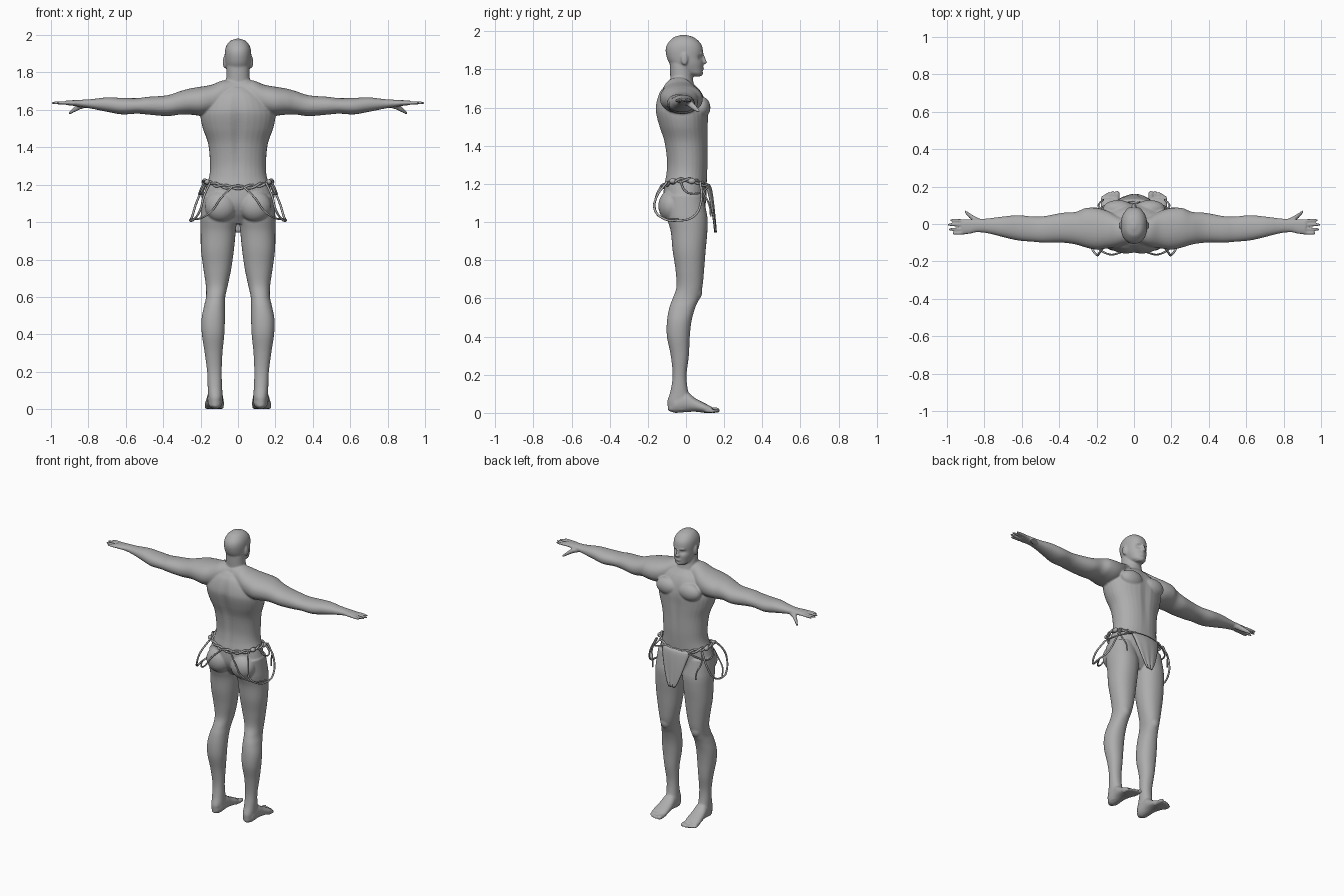
import bpy, bmesh, math
from mathutils import Vector, Matrix

cube = bpy.data.objects.get("Cube")
if cube:
    bpy.data.objects.remove(cube, do_unlink=True)

grey = bpy.data.materials.new("plain grey")
grey.use_nodes = True
tone = (0.42, 0.42, 0.42, 1)
grey.diffuse_color = tone
grey.node_tree.nodes["Principled BSDF"].inputs["Base Color"].default_value = tone


def signed_power(value, power):
    return math.copysign(abs(value) ** power, value)


def smooth_rows(rows, steps=6):
    """Pass a smooth curve through every column of the section table."""
    result = []
    last = len(rows) - 1
    for i in range(last):
        before, start = rows[max(i - 1, 0)], rows[i]
        end, after = rows[i + 1], rows[min(i + 2, last)]
        for k in range(steps):
            t = k / steps
            result.append([
                b + t * ((c - a) + t * ((2 * a - 5 * b + 4 * c - d) + t * (3 * (b - c) + d - a))) / 2
                if 0 < i < last - 1 else b + (c - b) * t
                for a, b, c, d in zip(before, start, end, after)])
    return result + [list(rows[-1])]


def loft(bm, axis, rows, power=0.92, sides=32):
    """Skin rounded sections; each row is position, low, high, low, high."""
    rings = []
    for t, a0, a1, b0, b1 in smooth_rows(rows):
        ring = []
        for k in range(sides):
            angle = math.tau * k / sides
            a = (a0 + a1) / 2 + (a1 - a0) / 2 * signed_power(math.cos(angle), power)
            b = (b0 + b1) / 2 + (b1 - b0) / 2 * signed_power(math.sin(angle), power)
            place = {"x": (t, a, b), "y": (a, t, b), "z": (a, b, t)}[axis]
            ring.append(bm.verts.new(place))
        rings.append(ring)
    for low, high in zip(rings, rings[1:]):
        for k in range(sides):
            n = (k + 1) % sides
            bm.faces.new((low[k], low[n], high[n], high[k]))
    bm.faces.new(rings[0])
    bm.faces.new(rings[-1])
    return [v for ring in rings for v in ring]


def upright(bm, rows, power=0.92):
    """Loft centred on x = 0; each row is height, half width, back, front."""
    return loft(bm, "z", [(z, -w, w, back, front) for z, w, back, front in rows], power)


def blob(bm, centre, radii):
    matrix = Matrix.Translation(centre) @ Matrix.Diagonal((*radii, 1))
    bmesh.ops.create_uvsphere(bm, u_segments=24, v_segments=16, radius=1, matrix=matrix)


def dent(verts, centre, radii, depth):
    """Push vertices near a point along y."""
    for v in verts:
        d = sum(((p - c) / r) ** 2 for p, c, r in zip(v.co, centre, radii))
        v.co.y += depth * math.exp(-d)


def finish(bm, name):
    bmesh.ops.recalc_face_normals(bm, faces=bm.faces)
    mesh = bpy.data.meshes.new(name)
    bm.to_mesh(mesh)
    bm.free()
    mesh.materials.append(grey)
    mesh.shade_smooth()
    obj = bpy.data.objects.new(name, mesh)
    bpy.context.collection.objects.link(obj)
    return obj


def rope(name, points, radius=0.006, cyclic=False):
    curve = bpy.data.curves.new(name, "CURVE")
    curve.dimensions = "3D"
    curve.bevel_depth = radius
    curve.bevel_resolution = 2
    curve.resolution_u = 6
    curve.use_fill_caps = True
    spline = curve.splines.new("BEZIER")
    spline.bezier_points.add(len(points) - 1)
    for knot, point in zip(spline.bezier_points, points):
        knot.co = point
        knot.handle_left_type = knot.handle_right_type = "AUTO"
    spline.use_cyclic_u = cyclic
    curve.materials.append(grey)
    obj = bpy.data.objects.new(name, curve)
    bpy.context.collection.objects.link(obj)
    bpy.ops.object.select_all(action="DESELECT")
    obj.select_set(True)
    bpy.context.view_layer.objects.active = obj
    bpy.ops.object.convert(target="MESH")


body = bmesh.new()

# Arm from the neck root to the palm
loft(body, "x", [
    (0, -.1, .02, 1.62, 1.765), (.08, -.12, .04, 1.6, 1.758), (.14, -.13, .07, 1.58, 1.735),
    (.2, -.137, .086, 1.57, 1.724), (.26, -.125, .085, 1.575, 1.714), (.31, -.11, .065, 1.575, 1.7),
    (.38, -.1, .06, 1.567, 1.678), (.48, -.1, .042, 1.575, 1.67), (.54, -.095, .04, 1.58, 1.663),
    (.62, -.088, .047, 1.576, 1.664), (.7, -.07, .04, 1.59, 1.667), (.78, -.05, .03, 1.606, 1.658),
    (.84, -.044, .026, 1.616, 1.654), (.88, -.053, .026, 1.622, 1.652), (.92, -.055, .024, 1.626, 1.65)])

# Fingers and thumb
for y, tip in ((.017, .985), (-.005, .999), (-.027, .994), (-.047, .972)):
    rows = []
    for x, r in ((.89, .008), (.93, .009), (tip - .02, .008), (tip - .005, .006), (tip, .002)):
        middle = y + (y + .015) * (x - .9) * 1.5
        rows.append((x, middle - r, middle + r, 1.637 - r, 1.637 + r))
    loft(body, "x", rows, 1, 16)
loft(body, "x", [
    (.8, -.02, .02, 1.615, 1.64), (.84, 0, .036, 1.604, 1.638), (.87, .022, .053, 1.59, 1.622),
    (.893, .045, .068, 1.578, 1.6), (.907, .062, .076, 1.572, 1.587)], 1, 16)

# Leg from hip to ankle
loft(body, "z", [
    (1.14, .03, .19, -.1, .09), (1.03, .008, .2, -.1, .112), (.95, .012, .2, -.08, .112),
    (.85, .022, .198, -.07, .103), (.75, .036, .185, -.055, .095), (.66, .055, .172, -.05, .086),
    (.6, .068, .171, -.07, .07), (.55, .07, .182, -.088, .048), (.48, .07, .195, -.1, .029),
    (.4, .073, .193, -.1, .02), (.3, .083, .178, -.08, .015), (.2, .087, .165, -.07, .003),
    (.12, .085, .162, -.08, .01), (.06, .082, .16, -.098, .03), (.015, .09, .155, -.095, .03)])
blob(body, (.118, .055, .635), (.035, .03, .045))

# Foot and toes
loft(body, "y", [
    (-.09, .1, .14, .01, .05), (-.06, .083, .16, 0, .09), (0, .08, .165, .004, .11),
    (.05, .076, .172, .006, .076), (.1, .074, .178, 0, .05), (.135, .08, .176, 0, .032)])
for x, tip, r in ((.09, .177, .014), (.114, .178, .01), (.134, .172, .01), (.152, .164, .009), (.168, .153, .009)):
    loft(body, "y", [(y, x - s, x + s, r - s, r + s) for y, s in
                     ((.1, r * .8), (.13, r), (tip - .015, r), (tip - .004, r * .7), (tip, r * .2))], 1, 16)

# Chest, buttock and ear of one side
blob(body, (.085, .08, 1.6), (.082, .048, .058))
blob(body, (.092, -.075, 1.085), (.086, .07, .085))
blob(body, (.073, -.008, 1.855), (.008, .018, .033))

# Copy the limbs across to the other side
copy = bmesh.ops.duplicate(body, geom=body.verts[:] + body.edges[:] + body.faces[:])
for item in copy["geom"]:
    if isinstance(item, bmesh.types.BMVert):
        item.co.x *= -1

# Torso with spine and breastbone grooves
torso = upright(body, [
    (1.72, .07, -.11, .045), (1.69, .13, -.135, .075), (1.65, .17, -.152, .098),
    (1.6, .194, -.162, .113), (1.56, .2, -.158, .118), (1.5, .188, -.142, .116),
    (1.42, .16, -.117, .115), (1.32, .15, -.103, .115), (1.25, .153, -.106, .112),
    (1.18, .174, -.118, .108), (1.1, .192, -.118, .104), (1.04, .17, -.09, .09), (.99, .08, -.05, .06)])
dent(torso, (0, -.14, 1.45), (.025, .08, .22), .016)
dent(torso, (0, .12, 1.5), (.018, .06, .2), -.007)

# Neck and head with eye sockets
upright(body, [
    (1.65, .09, -.125, .05), (1.7, .078, -.105, .045), (1.75, .064, -.082, .036), (1.83, .06, -.085, .02)])
head = upright(body, [
    (1.764, .025, .03, .078), (1.778, .043, -.01, .087), (1.8, .055, -.06, .088),
    (1.83, .065, -.085, .09), (1.86, .069, -.1, .088), (1.9, .071, -.107, .089),
    (1.93, .067, -.1, .081), (1.955, .055, -.08, .06), (1.972, .036, -.058, .033), (1.981, .01, -.025, .0)], 0.9)
for side in (-1, 1):
    dent(head, (side * .03, .08, 1.862), (.017, .04, .013), -.013)

# Nose, nostrils, brow, lips, chin
blob(body, (0, .09, 1.85), (.009, .014, .026))
blob(body, (0, .095, 1.838), (.014, .016, .01))
blob(body, (0, .078, 1.882), (.042, .014, .009))
blob(body, (0, .084, 1.805), (.022, .01, .009))
blob(body, (0, .074, 1.779), (.022, .016, .013))

# Fuse everything into one smooth skin
figure = finish(body, "body")
fuse = figure.modifiers.new("fuse", "REMESH")
fuse.mode = "VOXEL"
fuse.voxel_size = 0.0055
fuse.use_smooth_shade = True
relax = figure.modifiers.new("relax", "SMOOTH")
relax.factor = 0.5
relax.iterations = 5

# Front flap of the loincloth
cloth = bmesh.new()
bmesh.ops.create_grid(cloth, x_segments=12, y_segments=16, size=1)
for v in cloth.verts:
    drop = (1 - v.co.y) / 2
    x = v.co.x * (.085 * (1 - drop) ** .8 + .022)
    fold = .003 * math.sin(v.co.x * 9) * drop
    v.co = Vector((x, .118 + .033 * drop ** .5 - 2 * x * x + fold, 1.195 - .25 * drop))
flap = finish(cloth, "loincloth_flap")
flap.modifiers.new("thickness", "SOLIDIFY").thickness = 0.008

# Twisted waist cord
for strand in range(2):
    loop = []
    for k in range(72):
        a = math.tau * k / 72
        twist = a * 9 + strand * math.pi
        out = .006 * math.cos(twist)
        loop.append(((.179 + out) * signed_power(math.cos(a), .92),
                     -.004 + (.119 + out) * signed_power(math.sin(a), .92),
                     1.186 + .034 * math.cos(a) ** 2 + .008 * math.sin(twist)))
    rope(f"waist_cord_{strand + 1}", loop, .0065, True)

# Hanging loops, back strands and knots on each hip
for side, label in ((1, "left"), (-1, "right")):
    def mirrored(points):
        return [(side * x, y, z) for x, y, z in points]
    rope(label + "_hip_loop", mirrored([
        (.15, -.1, 1.21), (.185, -.155, 1.13), (.2, -.165, 1.07), (.23, -.12, 1.02), (.255, -.04, 1.008),
        (.245, .04, 1.03), (.22, .08, 1.11), (.175, .075, 1.21)]))
    rope(label + "_back_strand", mirrored([
        (.03, -.13, 1.19), (.09, -.158, 1.13), (.14, -.16, 1.06), (.19, -.13, 1.025), (.25, -.04, 1.015)]), .005)
    rope(label + "_hip_strand", mirrored([
        (.18, -.03, 1.215), (.205, 0, 1.16), (.2, .06, 1.15), (.15, .1, 1.17), (.1, .118, 1.19)]), .005)
    rope(label + "_cord_tail", mirrored([
        (.17, .07, 1.21), (.19, .1, 1.14), (.17, .125, 1.08), (.165, .13, 1.03)]), .005)
    knot = bmesh.new()
    blob(knot, (side * .18, .03, 1.215), (.014, .02, .015))
    blob(knot, (side * .165, -.07, 1.215), (.014, .018, .014))
    finish(knot, label + "_hip_knots")
